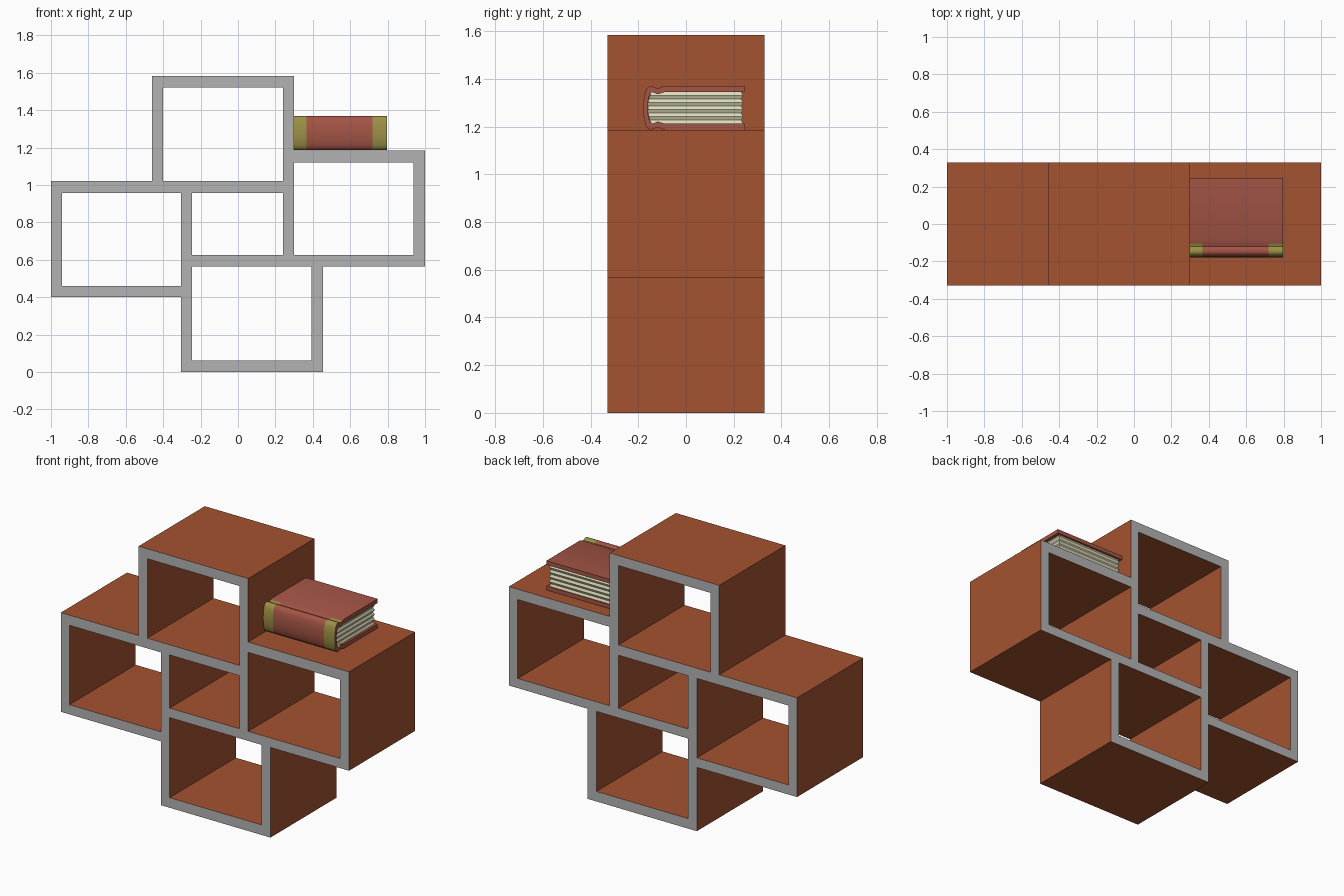
import bpy, bmesh, math

if "Cube" in bpy.data.objects:
    bpy.data.objects.remove(bpy.data.objects["Cube"])


def mat(name, rgb):
    m = bpy.data.materials.new(name)
    m.diffuse_color = (*rgb, 1)
    m.use_nodes = True
    m.node_tree.nodes["Principled BSDF"].inputs["Base Color"].default_value = m.diffuse_color
    return m


WOOD = mat("wood", (0.37, 0.085, 0.03))
EDGE = mat("edge_grey", (0.45, 0.45, 0.45))
COVER = mat("cover_red", (0.37, 0.09, 0.06))
GOLD = mat("gold_band", (0.33, 0.28, 0.06))
PAPER = mat("paper", (0.72, 0.70, 0.48))


def finish(name, bm, mats):
    bmesh.ops.recalc_face_normals(bm, faces=bm.faces)
    me = bpy.data.meshes.new(name)
    bm.to_mesh(me)
    bm.free()
    for m in mats:
        me.materials.append(m)
    ob = bpy.data.objects.new(name, me)
    bpy.context.collection.objects.link(ob)
    return ob


def rect(x0, x1, z0, z1):
    return [(x0, z0), (x1, z0), (x1, z1), (x0, z1)]


# Shelf: one stepped outline with five openings, extruded front to back
outline = [(-.305, 0), (.455, 0), (.455, .565), (1, .565), (1, 1.185), (.30, 1.185),
           (.30, 1.583), (-.46, 1.583), (-.46, 1.022), (-1, 1.022), (-1, .40), (-.305, .40)]
holes = [rect(-.40, .24, 1.022, 1.52), rect(-.94, -.305, .46, .958),
         rect(-.245, .24, .625, .958), rect(.30, .938, .625, 1.12),
         rect(-.245, .392, .063, .565)]
curve = bpy.data.curves.new("shelf_profile", 'CURVE')
curve.dimensions = '2D'
curve.fill_mode = 'BOTH'
curve.extrude = 0.328
for loop in [outline] + holes:
    s = curve.splines.new('POLY')
    s.points.add(len(loop) - 1)
    for p, (x, z) in zip(s.points, loop):
        p.co = (x, z, 0, 1)
    s.use_cyclic_u = True
tmp = bpy.data.objects.new("shelf_profile", curve)
bpy.context.collection.objects.link(tmp)
bpy.context.view_layer.update()
flat = bpy.data.meshes.new_from_object(tmp.evaluated_get(bpy.context.evaluated_depsgraph_get()))
bpy.data.objects.remove(tmp)
bm = bmesh.new()
bm.from_mesh(flat)
bmesh.ops.remove_doubles(bm, verts=bm.verts, dist=1e-4)
for v in bm.verts:
    v.co = (v.co.x, -v.co.z, v.co.y)
bmesh.ops.recalc_face_normals(bm, faces=bm.faces)
for f in bm.faces:
    f.smooth = False
    f.material_index = 1 if abs(f.normal.y) > 0.5 else 0
finish("shelf", bm, [WOOD, EDGE])

# Book cover: C-shaped profile (y, height above the middle), mirrored top to bottom
MID = 1.278
outer = [(.245, .092), (-.09, .092), (-.105, .086), (-.12, .081), (-.135, .088), (-.15, .091),
         (-.163, .084), (-.171, .066), (-.177, .035)]
inner = [(.245, .066), (-.09, .066), (-.105, .061), (-.12, .057), (-.13, .062), (-.142, .066),
         (-.149, .062), (-.154, .05), (-.159, .028)]


def both(half, tip):
    return half + [(tip, 0)] + [(y, -z) for y, z in reversed(half)]


outer, inner = both(outer, -.179), both(inner, -.161)
ring = outer + inner[::-1]
n, count = len(outer), len(ring)
stations = [.30, .367, .72, .797]
bm = bmesh.new()
rows = [[bm.verts.new((x, y, MID + z)) for y, z in ring] for x in stations]
for k in range(3):
    for i in range(count):
        j = (i + 1) % count
        f = bm.faces.new((rows[k][i], rows[k][j], rows[k + 1][j], rows[k + 1][i]))
        # gold bands at both ends of the spine
        f.material_index = int(k != 1 and max(ring[i][0], ring[j][0]) < -.115 + .011)
for r in (rows[0], rows[-1]):
    for i in range(n - 1):
        bm.faces.new((r[i], r[i + 1], r[count - 2 - i], r[count - 1 - i]))
cover = finish("book_cover", bm, [COVER, GOLD])

# Pages: stacked rings, zigzag on the three open sides, rounded at the spine
bm = bmesh.new()
LAYERS = 9
rows = []
for i in range(LAYERS + 1):
    t = i / LAYERS * 2 - 1
    d = 0.007 * (i % 2)
    back = -.160 + .014 * t * t
    rows.append([bm.verts.new((x, y, MID + .0665 * t)) for x, y in
                 ((.315 + d, back), (.782 - d, back), (.782 - d, .239 - d), (.315 + d, .239 - d))])
for a, b in zip(rows, rows[1:]):
    for i in range(4):
        j = (i + 1) % 4
        bm.faces.new((a[i], a[j], b[j], b[i]))
bm.faces.new(rows[0])
bm.faces.new(rows[-1])
finish("book_pages", bm, [PAPER])

# Smooth the rounded spine only
bpy.context.view_layer.objects.active = cover
cover.select_set(True)
bpy.ops.object.shade_smooth_by_angle(angle=math.radians(40))
